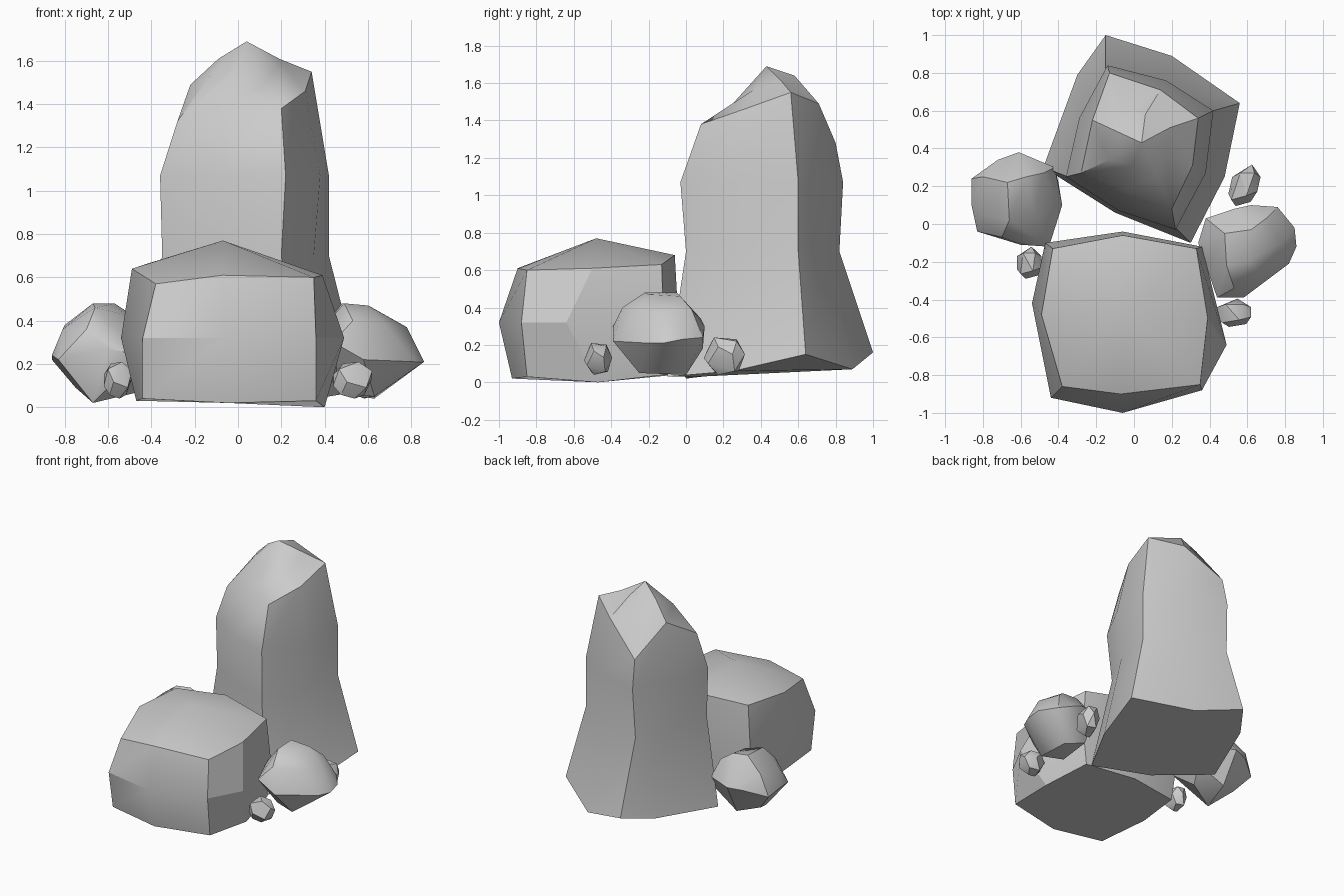
import bpy, bmesh, math
from mathutils import Vector


def finish(name, bm, angle=30):
    bmesh.ops.recalc_face_normals(bm, faces=bm.faces[:])
    me = bpy.data.meshes.new(name)
    bm.to_mesh(me)
    bm.free()
    ob = bpy.data.objects.new(name, me)
    bpy.context.collection.objects.link(ob)
    bpy.ops.object.select_all(action='DESELECT')
    ob.select_set(True)
    bpy.context.view_layer.objects.active = ob
    bpy.ops.object.shade_smooth_by_angle(angle=math.radians(angle))
    return ob


def loft_rock(name, rings, heights, apex, angle=30):
    """Rings of (x, y) with a height per ring or per point, closed by an apex."""
    bm = bmesh.new()
    loops = []
    for ring, z in zip(rings, heights):
        zs = z if isinstance(z, (list, tuple)) else [z] * len(ring)
        loops.append([bm.verts.new((x, y, h)) for (x, y), h in zip(ring, zs)])
    n = len(loops[0])
    top = bm.verts.new(apex)
    bm.faces.new(loops[0])
    for i in range(n):
        j = (i + 1) % n
        for a, b in zip(loops, loops[1:]):
            bm.faces.new((a[i], a[j], b[j], b[i]))
        bm.faces.new((loops[-1][i], loops[-1][j], top))
    return finish(name, bm, angle)


def hull_rock(name, points, angle=32):
    bm = bmesh.new()
    for p in points:
        bm.verts.new(p)
    bmesh.ops.convex_hull(bm, input=bm.verts[:])
    loose = [v for v in bm.verts if not v.link_faces]
    bmesh.ops.delete(bm, geom=loose, context='VERTS')
    return finish(name, bm, angle)


# Tall standing rock: four corners and four side midpoints per ring
loft_rock("tall_rock", [
    [(-.48, .30), (-.10, .06), (.30, -.10), (.48, .25), (.56, .64), (.20, .89), (-.15, 1.0), (-.30, .79)],
    [(-.35, .25), (-.07, .09), (.20, .00), (.35, .28), (.42, .60), (.15, .74), (-.15, .82), (-.26, .56)],
    [(-.36, .25), (-.08, .07), (.22, -.03), (.38, .27), (.42, .60), (.17, .76), (-.14, .84), (-.29, .56)],
    [(-.28, .27), (-.06, .18), (.20, .08), (.31, .31), (.34, .56), (.14, .71), (-.13, .80), (-.22, .55)],
    [(-.13, .34), (-.01, .31), (.12, .25), (.18, .37), (.19, .51), (.06, .58), (-.05, .61), (-.09, .49)],
], [[.07, .03, .03, .06, .15, .07, .16, .12], .70, 1.07,
    [1.32, 1.39, 1.38, 1.46, 1.55, 1.49, 1.28, 1.49],
    [1.53, 1.55, 1.49, 1.57, 1.61, 1.64, 1.56, 1.61]], (.04, .43, 1.69), 32)

# Broad block in front
loft_rock("front_block", [
    [(-.44, -.87), (-.05, -.93), (.36, -.85), (.40, -.47), (.33, -.12), (-.06, -.06), (-.44, -.12), (-.47, -.45)],
    [(-.44, -.92), (-.06, -1.0), (.36, -.88), (.49, -.64), (.36, -.12), (-.06, -.04), (-.47, -.10), (-.54, -.42)],
    [(-.38, -.86), (-.07, -.90), (.35, -.85), (.39, -.50), (.33, -.13), (-.06, -.06), (-.43, -.13), (-.49, -.48)],
], [[.04, .02, .03, .00, .04, .04, .04, .03], .32,
    [.57, .61, .60, .61, .63, .68, .66, .64]], (-.07, -.48, .77), 27)

# Medium rocks on either side
hull_rock("left_rock", [
    (-.86, .24, .22), (-.86, .10, .24), (-.83, -.04, .22), (-.81, .05, .36), (-.80, .25, .38),
    (-.66, .02, .46), (-.67, .22, .48), (-.57, .25, .48), (-.53, .05, .43), (-.70, -.07, .36),
    (-.61, .38, .28), (-.72, .34, .27), (-.42, .30, .28), (-.38, .10, .27), (-.48, .27, .42),
    (-.45, -.12, .24), (-.60, -.11, .27), (-.67, .00, .02), (-.60, .25, .05),
    (-.46, .10, .07), (-.75, .18, .09), (-.40, .22, .16)])

hull_rock("right_rock", [
    (.86, -.12, .21), (.85, -.02, .23), (.78, -.10, .37), (.76, .09, .24), (.82, -.21, .21),
    (.62, .10, .30), (.60, -.20, .47), (.62, -.03, .46), (.48, -.05, .48), (.70, .03, .39),
    (.49, -.22, .48), (.53, -.34, .40), (.58, -.39, .22), (.44, -.39, .30), (.68, -.27, .38),
    (.70, -.29, .21), (.38, .03, .34), (.34, -.10, .30), (.39, -.20, .36), (.53, .08, .34),
    (.63, -.25, .05), (.63, 0, .04), (.47, -.20, .06), (.47, .03, .09), (.60, .09, .18)])

# Small pebbles: a chipped, tilted cube placed three times
CHIP = [(-1, -.4, -.3), (-1, .4, .3), (-.7, -.7, .6), (-.5, .6, .9), (.3, -.5, 1),
        (.5, .6, .8), (1, -.3, .5), (1, .4, .1), (.7, -.8, -.4), (-.3, -1, -.1),
        (-.6, -.5, -.8), (.1, -.3, -1), (.6, .5, -.8), (-.3, .7, -.8), (.2, 1, .1)]
for name, c, s in [("pebble_front_right", (.53, -.47, .125), (.09, .075, .085)),
                   ("pebble_left", (-.555, -.205, .125), (.065, .085, .085))]:
    hull_rock(name, [Vector(c) + Vector(a * b for a, b in zip(p, s)) for p in CHIP])
# the back pebble is long and slanted
hull_rock("pebble_back_right", [
    Vector((.585 + .075 * p[0] + .025 * p[1], .205 + .11 * p[1], .14 + .10 * p[2])) for p in CHIP])
